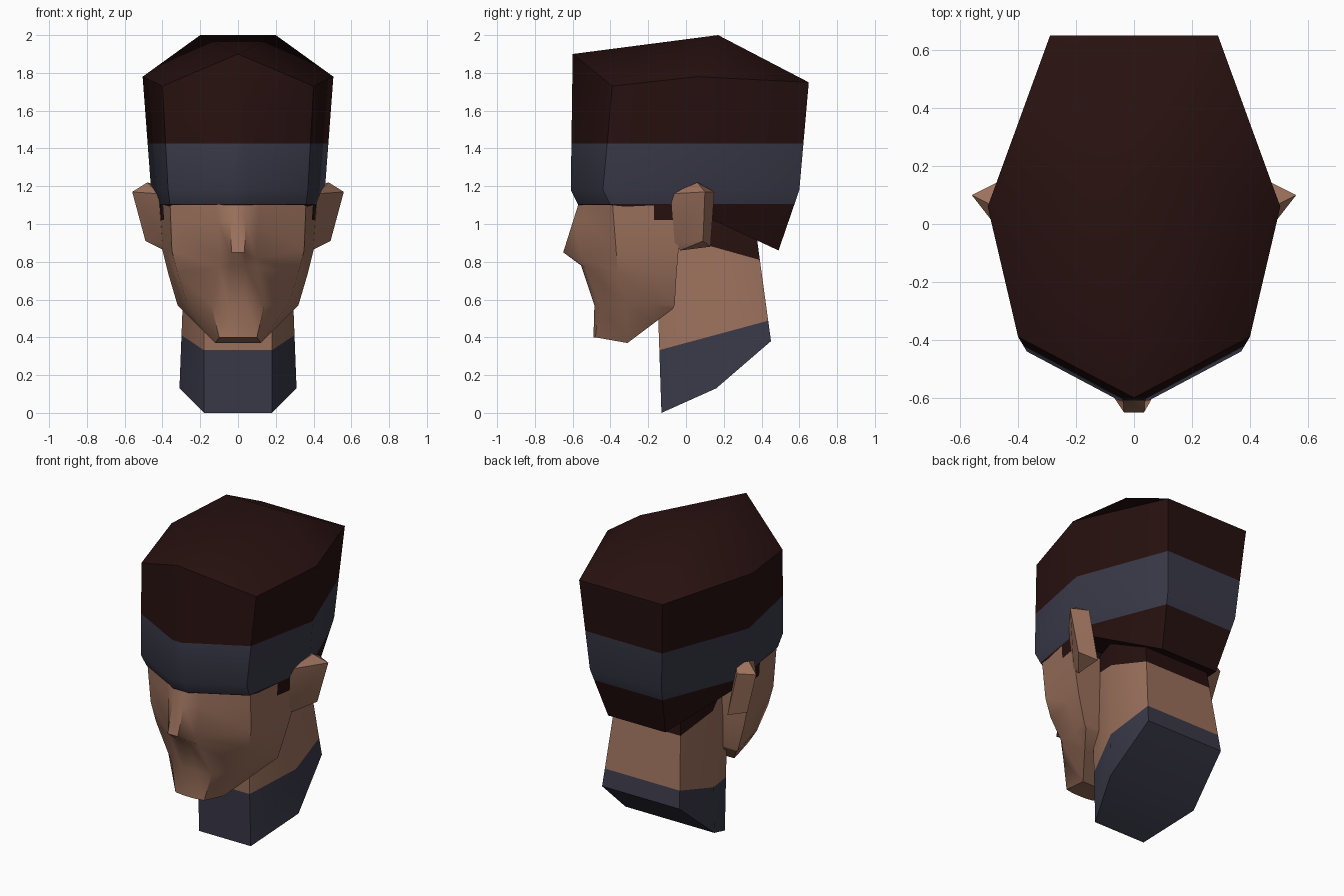
import bpy, bmesh
from mathutils import Vector

if "Cube" in bpy.data.objects:
    bpy.data.objects.remove(bpy.data.objects["Cube"])

def material(name, rgb):
    m = bpy.data.materials.new(name)
    m.diffuse_color = (*rgb, 1)
    m.use_nodes = True
    m.node_tree.nodes["Principled BSDF"].inputs["Base Color"].default_value = m.diffuse_color
    return m

SKIN = material("skin", (0.33, 0.165, 0.108))
HAIR = material("dark_hair", (0.020, 0.0055, 0.005))
CLOTH = material("navy_cloth", (0.042, 0.041, 0.066))
MATS = [SKIN, HAIR, CLOTH]

def loft(rows):
    """Symmetric loft: each row is the +x half of a ring, front to back."""
    bm = bmesh.new()
    n = len(rows[0])
    rings = []
    for half in rows:
        pts = list(half) + [(-x, y, z) for x, y, z in reversed(half)]
        rings.append([bm.verts.new(p) for p in pts])
    for lo, hi in zip(rings, rings[1:]):
        for i in range(2 * n):
            j = (i + 1) % (2 * n)
            bm.faces.new((lo[i], lo[j], hi[j], hi[i]))
    for r in (rings[0], rings[-1]):          # ladder-shaped end caps
        for i in range(n - 1):
            bm.faces.new((r[i], r[i + 1], r[-2 - i], r[-1 - i]))
    bmesh.ops.remove_doubles(bm, verts=bm.verts[:], dist=0.0005)
    return bm

def cut(bm, co, no):
    bmesh.ops.bisect_plane(bm, geom=bm.verts[:] + bm.edges[:] + bm.faces[:],
                           plane_co=co, plane_no=no)

def finish(name, bm, rule=lambda c: 0, angle=0.6):
    bmesh.ops.recalc_face_normals(bm, faces=bm.faces[:])
    for f in bm.faces:
        f.material_index = rule(f.calc_center_median())
    me = bpy.data.meshes.new(name)
    bm.to_mesh(me)
    bm.free()
    for m in MATS:
        me.materials.append(m)
    ob = bpy.data.objects.new(name, me)
    bpy.context.collection.objects.link(ob)
    bpy.ops.object.select_all(action='DESELECT')
    ob.select_set(True)
    bpy.context.view_layer.objects.active = ob
    bpy.ops.object.shade_smooth_by_angle(angle=angle)
    return ob

# Hair with the headband cut in by height
bm = loft([
    [(.05, -.57, 1.10), (.36, -.40, 1.10), (.42, .08, 1.05), (.20, .49, .86)],
    [(.05, -.61, 1.18), (.37, -.44, 1.18), (.46, .06, 1.18), (.25, .60, 1.18)],
    [(0, -.60, 1.90), (.40, -.39, 1.73), (.505, .06, 1.78), (.29, .65, 1.75)],
    [(.20, .17, 2.0)] * 4,
])
for z in (1.105, 1.425):
    cut(bm, (0, 0, z), (0, 0, 1))
finish("hair_and_headband", bm, lambda c: 2 if 1.105 < c.z < 1.425 else 1, 0.75)

# Face: brow, nose tip, nose base, mouth and chin rows, with sideburns
bm = loft([
    [(.04, -.565, 1.12), (.12, -.53, 1.12), (.36, -.39, 1.12), (.42, -.04, 1.12)],
    [(.035, -.65, .85), (.09, -.55, .82), (.35, -.37, .86), (.40, -.04, .86)],
    [(.04, -.555, .78), (.10, -.535, .77), (.32, -.36, .74), (.37, -.05, .74)],
    [(.05, -.485, .57), (.14, -.46, .57), (.27, -.32, .58), (.32, -.06, .57)],
    [(.04, -.49, .40), (.10, -.48, .40), (.12, -.31, .37), (.30, -.07, .55)],
])
cut(bm, (0, 0, 1.02), (0, 0, 1))
cut(bm, (0, -.17, 0), (0, 1, 0))
finish("face", bm, lambda c: 1 if c.z > 1.02 and c.y > -.17 else 0, 0.75)

# Neck: collar below a sloping line, hairline at the nape above another
collar = (Vector((0, -.15, .33)), Vector((0, -.27, 1)))
nape = (Vector((0, .14, .88)), Vector((0, .28, 1)))
bm = loft([
    [(.18, -.13, 0), (.31, .16, .13), (.27, .45, .38)],
    [(.18, -.165, 1.04), (.275, .13, 1.04), (.22, .365, 1.0)],
])
cut(bm, *collar)
cut(bm, *nape)

def neck_rule(c):
    if (c - collar[0]).dot(collar[1]) < 0:
        return 2
    return 1 if (c - nape[0]).dot(nape[1]) > 0 else 0

finish("neck_and_collar", bm, neck_rule)

# Ears: faceted hulls, mirrored
EAR = [(.48, .06, 1.22), (.56, .10, 1.17), (.49, .09, .91), (.39, -.03, .86),
       (.42, -.08, 1.16), (.46, .15, 1.17), (.38, .13, .88), (.40, -.06, .90),
       (.42, .10, 1.20)]
for name, s in (("ear_right", 1), ("ear_left", -1)):
    bm = bmesh.new()
    vs = [bm.verts.new((s * x, y, z)) for x, y, z in EAR]
    bmesh.ops.convex_hull(bm, input=vs)
    finish(name, bm)
